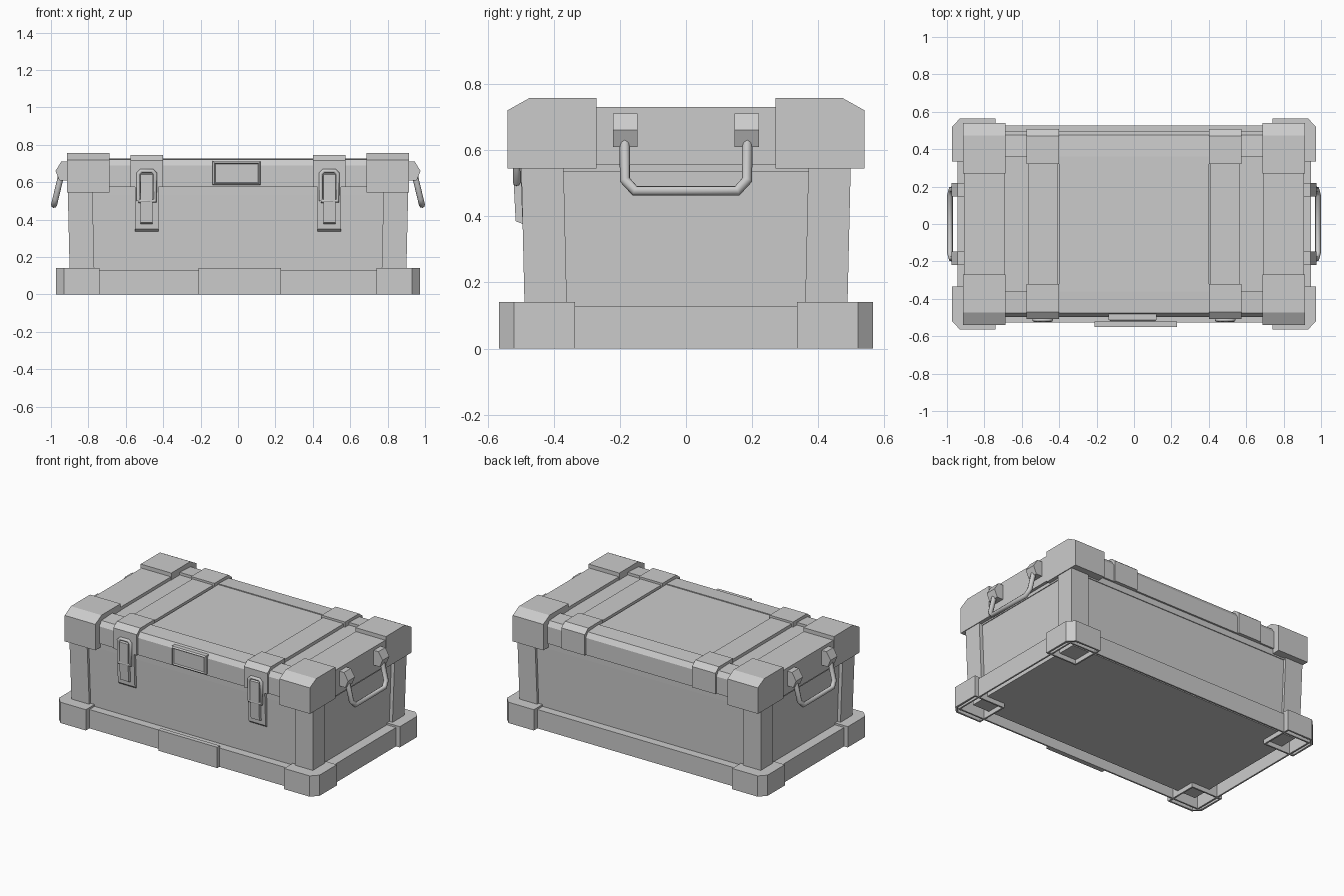
import bpy, bmesh
from mathutils import Vector

cube = bpy.data.objects.get("Cube")
if cube:
    bpy.data.objects.remove(cube, do_unlink=True)

gray = bpy.data.materials.new("plain_gray")
gray.use_nodes = True
gray.diffuse_color = (0.6, 0.6, 0.6, 1)
gray.node_tree.nodes["Principled BSDF"].inputs["Base Color"].default_value = (0.6, 0.6, 0.6, 1)


def finish(name, bm):
    bmesh.ops.recalc_face_normals(bm, faces=bm.faces)
    mesh = bpy.data.meshes.new(name)
    bm.to_mesh(mesh)
    bm.free()
    mesh.materials.append(gray)
    obj = bpy.data.objects.new(name, mesh)
    bpy.context.collection.objects.link(obj)
    return obj


def prism(name, profile, axis, a, b):
    """Extrude a 2D profile along an axis from a to b."""
    place = {"x": lambda p, t: (t, p[0], p[1]),
             "y": lambda p, t: (p[0], t, p[1]),
             "z": lambda p, t: (p[0], p[1], t)}[axis]
    bm = bmesh.new()
    base = bm.faces.new([bm.verts.new(place(p, a)) for p in profile])
    grown = bmesh.ops.extrude_face_region(bm, geom=[base])["geom"]
    shift = Vector(place((0, 0), b - a))
    bmesh.ops.translate(bm, vec=shift, verts=[g for g in grown if isinstance(g, bmesh.types.BMVert)])
    return finish(name, bm)


def box(name, x0, x1, y0, y1, z0, z1):
    return prism(name, [(x0, y0), (x1, y0), (x1, y1), (x0, y1)], "z", z0, z1)


def flare(obj, z0, z1, gx, gy):
    """Widen the upper ring of a prism outward from the centre."""
    for v in obj.data.vertices:
        if v.co.z > (z0 + z1) / 2:
            v.co.x += gx if v.co.x > 0 else -gx
            v.co.y += gy if v.co.y > 0 else -gy
    return obj


def open_below(obj, thickness=0.015):
    """Remove the underside and give the shell a wall."""
    bm = bmesh.new()
    bm.from_mesh(obj.data)
    low = [f for f in bm.faces if f.normal.z < -0.9]
    bmesh.ops.delete(bm, geom=low, context="FACES")
    bm.to_mesh(obj.data)
    bm.free()
    wall = obj.modifiers.new("wall", "SOLIDIFY")
    wall.thickness = thickness
    wall.offset = -1
    return obj


def tube(name, points, radius):
    """Bar with an eight-sided section along a path."""
    curve = bpy.data.curves.new(name, "CURVE")
    curve.dimensions = "3D"
    curve.bevel_depth = radius
    curve.bevel_resolution = 2
    curve.use_fill_caps = True
    line = curve.splines.new("POLY")
    line.points.add(len(points) - 1)
    for p, co in zip(line.points, points):
        p.co = (*co, 1)
    curve.materials.append(gray)
    obj = bpy.data.objects.new(name, curve)
    bpy.context.collection.objects.link(obj)
    return obj


# Body and its upper rim
flare(box("body", -0.875, 0.875, -0.47, 0.47, 0.03, 0.54), 0.03, 0.54, 0.01, 0.01)
box("body_rim", -0.89, 0.89, -0.485, 0.485, 0.535, 0.58)

# Hollow base skirt with a front pad
open_below(box("base_skirt", -0.945, 0.945, -0.527, 0.527, 0, 0.127))
box("base_front_pad", -0.21, 0.23, -0.55, -0.52, 0, 0.14)

# Lid: shell with a gentle bevel at front and back
half = [(0.497, 0.575), (0.497, 0.69), (0.475, 0.722), (0.36, 0.728), (0.36, 0.71)]
lid_profile = half + [(-y, z) for y, z in reversed(half)]
prism("lid", lid_profile, "x", -0.7, 0.7)
box("lid_centre_panel", -0.4, 0.4, -0.36, 0.36, 0.70, 0.722)

for sx, side in ((1, "left"), (-1, "right")):
    # Raised lid end strip
    end = [(0.497, 0.557), (0.497, 0.70), (0.46, 0.731)]
    prism(f"lid_end_{side}", end + [(-y, z) for y, z in reversed(end)], "x", sx * 0.69, sx * 0.91)

    for sy, depth in ((-1, "front"), (1, "back")):
        # Chamfered base corner
        foot = [(0.74, 0.335), (0.973, 0.335), (0.973, 0.52), (0.93, 0.565), (0.74, 0.565)]
        open_below(prism(f"base_corner_{depth}_{side}", [(sx * x, sy * y) for x, y in foot], "z", 0, 0.14))

        # L-shaped corner post
        post = [(0.768, 0.46), (0.768, 0.488), (0.90, 0.488), (0.90, 0.36), (0.87, 0.36), (0.87, 0.46)]
        flare(prism(f"corner_post_{depth}_{side}", [(sx * x, sy * y) for x, y in post], "z", 0.12, 0.55),
              0.12, 0.55, 0.01, 0.01)

        # Lid corner cap
        cap = [(0.27, 0.545), (0.54, 0.545), (0.54, 0.72), (0.474, 0.757), (0.27, 0.757)]
        prism(f"lid_corner_{depth}_{side}", [(sy * y, z) for y, z in cap], "x", sx * 0.687, sx * 0.915)

        # Strap block wrapping the lid edge
        wrap = [(0.32, 0.70), (0.32, 0.745), (0.47, 0.745), (0.508, 0.715), (0.508, 0.575), (0.47, 0.575)]
        prism(f"strap_block_{depth}_{side}", [(sy * y, z) for y, z in wrap], "x", sx * 0.40, sx * 0.575)

    # Strap across the lid
    box(f"strap_{side}", sx * 0.41, sx * 0.565, -0.34, 0.34, 0.70, 0.731)

    # Latch: plate, bottom lip, loop and lever
    cx = sx * 0.488
    plate = [(-0.47, 0.33), (-0.493, 0.35), (-0.503, 0.58), (-0.47, 0.58)]
    prism(f"latch_plate_{side}", plate, "x", cx - 0.063, cx + 0.063)
    lever = [(-0.49, 0.375), (-0.515, 0.385), (-0.521, 0.50), (-0.521, 0.64), (-0.49, 0.65)]
    prism(f"latch_lever_{side}", lever, "x", cx - 0.032, cx + 0.032)
    loop = [(-0.045, 0.50), (-0.045, 0.645), (-0.03, 0.66), (0.03, 0.66), (0.045, 0.645), (0.045, 0.50)]
    tube(f"latch_loop_{side}", [(cx + x, -0.512, z) for x, z in loop + loop[:1]], 0.011)

    # Handle brackets
    arm = [(0.90, 0.61), (0.955, 0.61), (0.976, 0.66), (0.945, 0.71), (0.90, 0.71)]
    for sy, depth in ((-1, "front"), (1, "back")):
        prism(f"handle_bracket_{depth}_{side}", [(sx * x, z) for x, z in arm], "y", sy * 0.147, sy * 0.22)

    # Carry handle, splayed outward toward its grip
    grip = [(0.185, 0.635), (0.185, 0.51), (0.155, 0.477)]
    path = [(-y, z) for y, z in grip] + [(y, z) for y, z in reversed(grip)]
    tube(f"carry_handle_{side}", [(sx * (0.946 + (0.635 - z) * 0.24), y, z) for y, z in path], 0.016)

# Front plaque with a bevelled frame and sunken centre
plaque = box("front_plaque", -0.135, 0.12, -0.512, -0.48, 0.585, 0.712)
bm = bmesh.new()
bm.from_mesh(plaque.data)
face = [f for f in bm.faces if f.normal.y < -0.9]
bmesh.ops.inset_region(bm, faces=face, thickness=0.012, depth=0.008)
bmesh.ops.inset_region(bm, faces=face, thickness=0.008, depth=-0.008)
bm.to_mesh(plaque.data)
bm.free()
